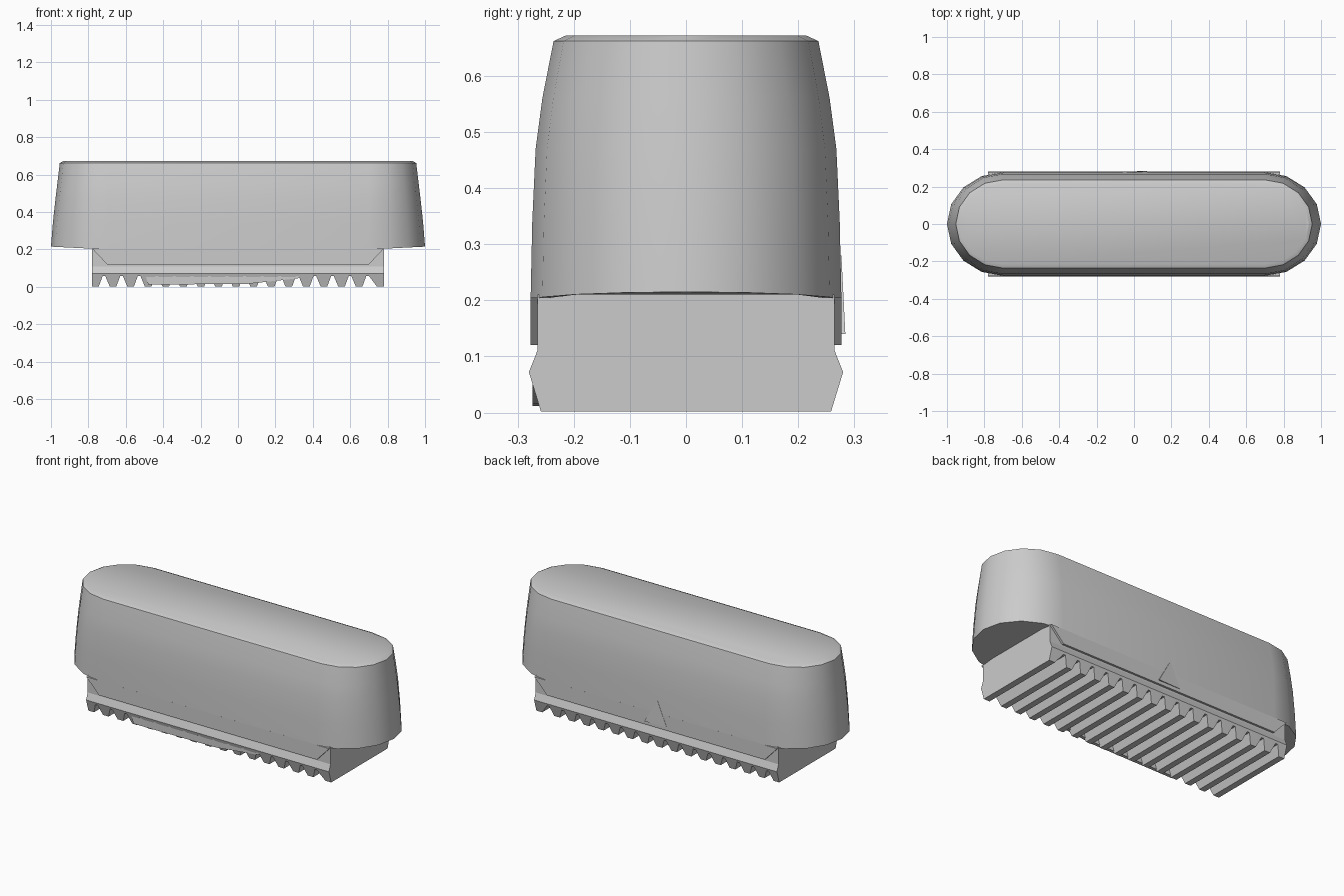
import bpy, bmesh, math
from math import cos, sin, pi

cube = bpy.data.objects.get("Cube")
if cube:
    bpy.data.objects.remove(cube, do_unlink=True)

grey = bpy.data.materials.new("mid_grey")
grey.use_nodes = True
grey.diffuse_color = (0.6, 0.6, 0.6, 1)
bsdf = grey.node_tree.nodes["Principled BSDF"]
bsdf.inputs["Base Color"].default_value = (0.6, 0.6, 0.6, 1)
bsdf.inputs["Roughness"].default_value = 0.8


def loft(name, rings, smooth=False):
    """Skin a list of closed rings of points and cap both ends."""
    bm = bmesh.new()
    loops = [[bm.verts.new(p) for p in ring] for ring in rings]
    count = len(loops[0])
    for low, high in zip(loops, loops[1:]):
        for i in range(count):
            j = (i + 1) % count
            bm.faces.new((low[i], low[j], high[j], high[i]))
    bm.faces.new(loops[0][::-1])
    bm.faces.new(loops[-1])
    bmesh.ops.recalc_face_normals(bm, faces=bm.faces)
    mesh = bpy.data.meshes.new(name)
    bm.to_mesh(mesh)
    bm.free()
    mesh.materials.append(grey)
    obj = bpy.data.objects.new(name, mesh)
    bpy.context.collection.objects.link(obj)
    if smooth:
        bpy.ops.object.select_all(action="DESELECT")
        obj.select_set(True)
        bpy.context.view_layer.objects.active = obj
        bpy.ops.object.shade_smooth_by_angle(angle=math.radians(28))
    return obj


def stadium(z, length, width, lift=0.0):
    """Long outline with rounded ends, optionally raised at the tips."""
    steps, straight = 8, 0.7
    ring = []
    for side in (1, -1):
        for i in range(steps + 1):
            a = -pi / 2 + pi * i / steps
            x = straight + (length - straight) * cos(a)
            ring.append((side * x, side * width * sin(a), z + lift * cos(a)))
    return ring


# Rounded handle that narrows toward the top
loft("handle_body", [
    stadium(0.20, 1.0, 0.277, 0.015),
    stadium(0.34, 0.99, 0.274),
    stadium(0.47, 0.976, 0.268),
    stadium(0.56, 0.965, 0.256),
    stadium(0.662, 0.953, 0.236),
    stadium(0.672, 0.935, 0.214),
], smooth=True)

# Long side skirts hanging below the handle
skirt = [(-0.78, 0.205), (-0.70, 0.12), (0.70, 0.12), (0.78, 0.205)]
loft("side_skirt", [[(x, y, z) for x, z in skirt] for y in (-0.277, 0.277)])


# Ribbed base: cross-sections swept along x with alternating groove depth
def section(x, z):
    half = 0.258 + 0.3 * z
    right = [(0.265, 0.21), (0.265, 0.11), (0.28, 0.072), (half, z)]
    return ([(x, y, h) for y, h in right] +
            [(x, -y, h) for y, h in reversed(right)])


ribs, reach, depth = 17, 0.78, 0.058
pitch = 2 * reach / (ribs - 0.4)
stations = []
for i in range(ribs):
    start = -reach + i * pitch
    stations += [section(start, 0.002), section(start + 0.38 * pitch, 0.002)]
    if i < ribs - 1:
        stations += [section(start + 0.6 * pitch, depth),
                     section(start + 0.75 * pitch, depth)]
stations[-2:] = [section(reach - 0.4 * pitch, 0.002), section(reach, 0.002)]
loft("ribbed_base", stations)

# Shallow lip closing the front of the middle ribs
lip = [(-0.50, 0.08), (-0.48, 0.012), (0.05, 0.016), (0.32, 0.045), (0.36, 0.08)]
loft("front_lip", [[(x, y, z) for x, z in lip] for y in (-0.274, -0.255)])

# Small raised triangle in the middle of the back
loft("back_tab", [
    [(-0.07, 0.27, 0.14), (0.07, 0.27, 0.14), (-0.01, 0.27, 0.28)],
    [(-0.07, 0.279, 0.14), (0.07, 0.284, 0.14), (-0.01, 0.277, 0.28)],
])
